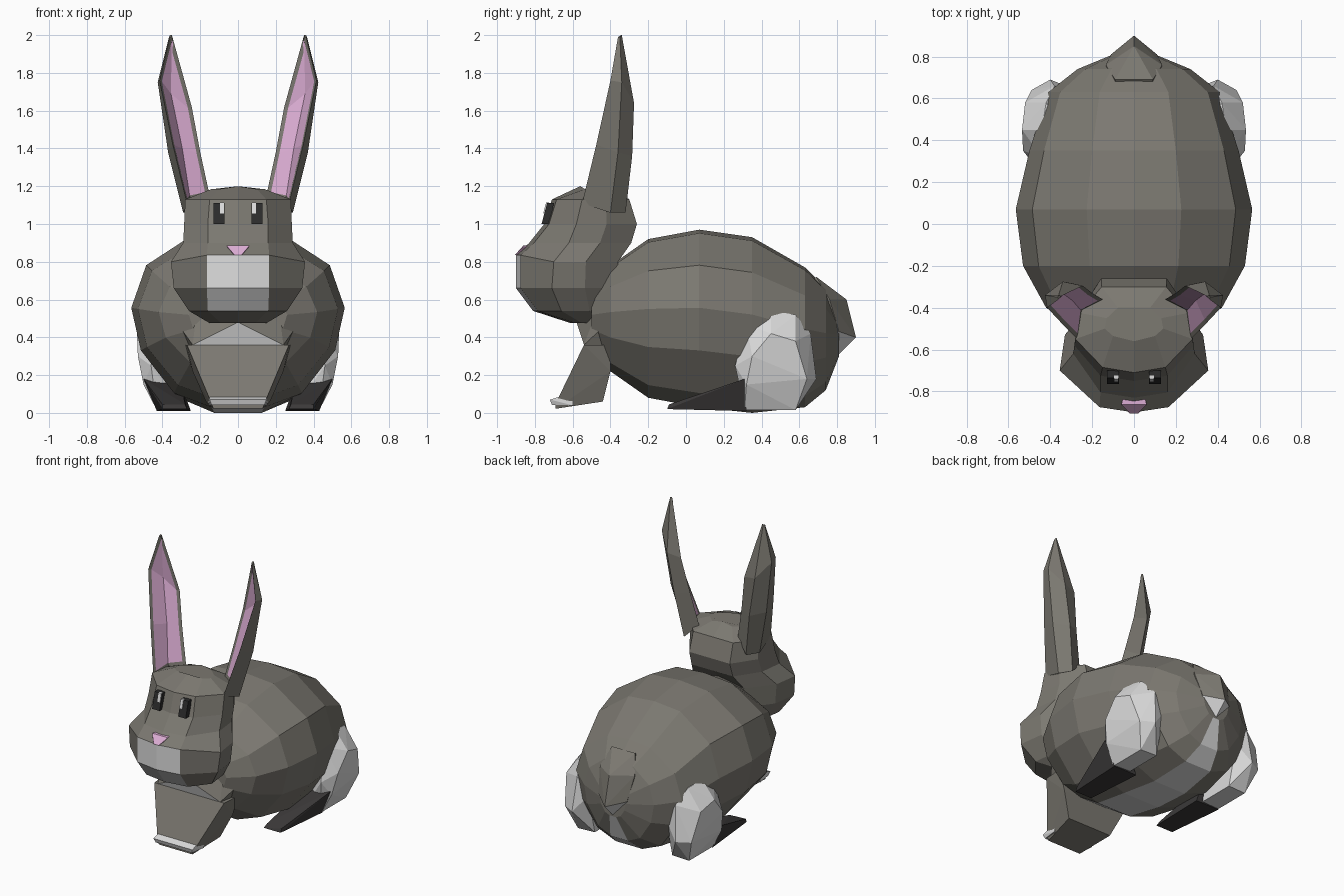
import bpy, bmesh

if "Cube" in bpy.data.objects:
    bpy.data.objects.remove(bpy.data.objects["Cube"])


def material(name, rgb):
    m = bpy.data.materials.new(name)
    m.diffuse_color = (*rgb, 1)
    m.use_nodes = True
    m.node_tree.nodes["Principled BSDF"].inputs["Base Color"].default_value = m.diffuse_color
    return m


GREY = material("fur grey", (0.20, 0.19, 0.165))
WHITE = material("pale fur", (0.72, 0.72, 0.72))
PINK = material("ear pink", (0.72, 0.42, 0.66))
DARK = material("foot dark grey", (0.045, 0.042, 0.042))
BLACK = material("eye black", (0.025, 0.025, 0.025))


def finish(name, bm, mats, paint=None):
    bmesh.ops.recalc_face_normals(bm, faces=bm.faces)
    if paint:
        for f in bm.faces:
            f.material_index = int(paint(f.calc_center_median(), f.normal))
    me = bpy.data.meshes.new(name)
    bm.to_mesh(me)
    bm.free()
    for m in mats:
        me.materials.append(m)
    ob = bpy.data.objects.new(name, me)
    bpy.context.collection.objects.link(ob)
    return ob


def loft(rings):
    """Skin closed rings of equal length and cap both ends."""
    bm = bmesh.new()
    vs = [[bm.verts.new(p) for p in r] for r in rings]
    n = len(vs[0])
    for a, b in zip(vs, vs[1:]):
        for i in range(n):
            j = (i + 1) % n
            bm.faces.new((a[i], a[j], b[j], b[i]))
    bm.faces.new(vs[0])
    bm.faces.new(vs[-1])
    bmesh.ops.recalc_face_normals(bm, faces=bm.faces)
    return bm


def hull(name, pts, mats, paint=None, mirror=False):
    """Convex faceted solid; mirror adds the opposite points to the same solid."""
    bm = bmesh.new()
    pts = list(pts)
    if mirror:
        pts += [(-x, y, z) for x, y, z in pts if x]
    for p in pts:
        bm.verts.new(p)
    bmesh.ops.convex_hull(bm, input=bm.verts)
    loose = [v for v in bm.verts if not v.link_faces]
    bmesh.ops.delete(bm, geom=loose, context='VERTS')
    bmesh.ops.dissolve_limit(bm, angle_limit=0.05, verts=bm.verts, edges=bm.edges)
    return finish(name, bm, mats, paint)


def mirror_x(ob):
    ob.modifiers.new("mirror", 'MIRROR').use_axis[0] = True
    return ob


# Body: rounded section swept front to back (y, top, bottom, half width)
section = [(0, 1), (.4, .98), (.86, .8), (1, .56), (.91, .32), (.6, .08), (.25, 0)]
section += [(-x, z) for x, z in reversed(section[1:])]
stations = [(-.5, .66, .34, .26), (-.4, .78, .22, .42), (-.2, .92, .08, .53),
            (.07, .97, .03, .565), (.35, .93, .0, .50), (.63, .77, .03, .41),
            (.74, .66, .12, .27), (.81, .50, .30, .10)]
bm = loft([[(x * w, y, b + z * (t - b)) for x, z in section] for y, t, b, w in stations])
finish("body", bm, [GREY, WHITE],
       lambda c, n: abs(c.x) < .02 and n.z < -.2)   # pale belly strip

# Head: horizontal rings (z, front, widest y, back, half width, front half width)
levels = [(.475, -.60, -.55, -.38, .15, .09), (.54, -.80, -.66, -.36, .26, .16),
          (.66, -.89, -.71, -.36, .34, .165), (.80, -.89, -.70, -.36, .355, .165),
          (.90, -.82, -.62, -.29, .29, .16), (1.0, -.74, -.58, -.26, .285, .16),
          (1.13, -.70, -.55, -.30, .28, .15), (1.185, -.55, -.50, -.40, .14, .10)]
rings = []
for z, f, m, b, w, fw in levels:
    half = [(fw, f + .015), (w, m), (w * .93, (m + b) / 2), (w * .55, b)]
    rim = [(0, f - .01)] + half + [(0, b)] + [(-x, y) for x, y in reversed(half)]
    lift = .015 if z > 1.15 else .035 if z == .80 else 0
    rings.append([(x, y, z + (lift if abs(x) < (.2 if z == .80 and y < -.8 else .01) else 0))
                  for x, y in rim])
finish("head", loft(rings), [GREY, WHITE],
       lambda c, n: abs(c.x) < .1 and c.y < -.8 and c.z < .83)   # pale muzzle

# Ears: hollow blades, grooved rim-groove-rim in front and folded behind
blade = [[(.15, -.36, 1.15), (.25, -.41, 1.13), (.27, -.55, 1.11), (.29, -.40, 1.06), (.24, -.32, 1.06)],
         [(.20, -.33, 1.38), (.295, -.365, 1.40), (.345, -.475, 1.42), (.37, -.36, 1.38), (.29, -.285, 1.36)],
         [(.245, -.295, 1.62), (.355, -.32, 1.69), (.415, -.40, 1.76), (.425, -.34, 1.75), (.34, -.275, 1.64)],
         [(.35, -.345, 2.0), (.355, -.352, 1.99), (.36, -.36, 1.99), (.365, -.35, 1.99), (.36, -.34, 2.0)]]
bm = loft(blade)
bm.faces.ensure_lookup_table()
inner = [bm.faces[i] for i in (0, 1, 5, 6, 10, 11)]
bmesh.ops.inset_region(bm, faces=inner, thickness=.022, use_even_offset=True)
for f in inner:
    f.material_index = 1
mirror_x(finish("ear", bm, [GREY, PINK]))

# Eyes with small highlights
hull_eye = [(x, y, z) for x in (.072, .13) for y, z in
            ((-.765, 1.0), (-.735, 1.11), (-.70, 1.11), (-.72, 1.0))]
mirror_x(hull("eye", hull_eye, [BLACK]))
glint = [(x, y, z) for x in (.075, .096) for y, z in
         ((-.756, 1.055), (-.741, 1.113), (-.725, 1.113), (-.75, 1.055))]
mirror_x(hull("eye_highlight", glint, [WHITE]))

# Nose
hull("nose", [(.06, -.862, .885), (.055, -.868, .875), (.02, -.905, .837),
              (.05, -.82, .885), (.02, -.88, .835)], [PINK], mirror=True)

# Chest with a pale bib under the chin
hull("chest", [(0, -.58, .48), (.24, -.54, .36), (.26, -.42, .35), (.34, -.39, .5),
               (.2, -.42, .68)], [GREY, WHITE],
     lambda c, n: n.y < -.6 and abs(n.x) < .3, mirror=True)

# Joined front legs and pale toes
hull("front_legs", [(.27, -.54, .36), (.28, -.40, .36), (.15, -.62, .10), (.14, -.69, .05),
                    (.13, -.69, .022), (.17, -.44, .06), (.24, -.40, .22)],
     [GREY], mirror=True)
hull("toes", [(.15, -.62, .102), (.15, -.72, .07), (.14, -.71, .042), (.155, -.60, .04),
              (.155, -.60, .085)], [WHITE], mirror=True)

# Hind legs: pale faceted thighs and dark feet
mirror_x(hull("hind_thigh", [
    (.53, .35, .30), (.535, .45, .42), (.52, .58, .38), (.50, .32, .15), (.49, .64, .18),
    (.43, .31, .015), (.43, .58, .015), (.44, .32, .47), (.44, .45, .54), (.42, .58, .52),
    (.38, .66, .42), (.40, .69, .18), (.46, .26, .25), (.30, .32, .02), (.30, .58, .02),
    (.30, .40, .50), (.30, .65, .30)], [WHITE]))
mirror_x(hull("hind_foot", [
    (.27, -.10, .02), (.40, -.10, .02), (.40, -.09, .045), (.28, -.08, .045),
    (.25, .32, .01), (.43, .32, .01), (.50, .31, .18), (.30, .31, .15)], [DARK]))

# Tail: faceted nub with a pale underside
hull("tail", [(.09, .69, .72), (.135, .76, .60), (.11, .81, .43), (0, .78, .28),
              (0, .85, .60), (0, .90, .40), (.08, .60, .65), (.08, .70, .35)],
     [GREY, WHITE], lambda c, n: n.z < -.5, mirror=True)
